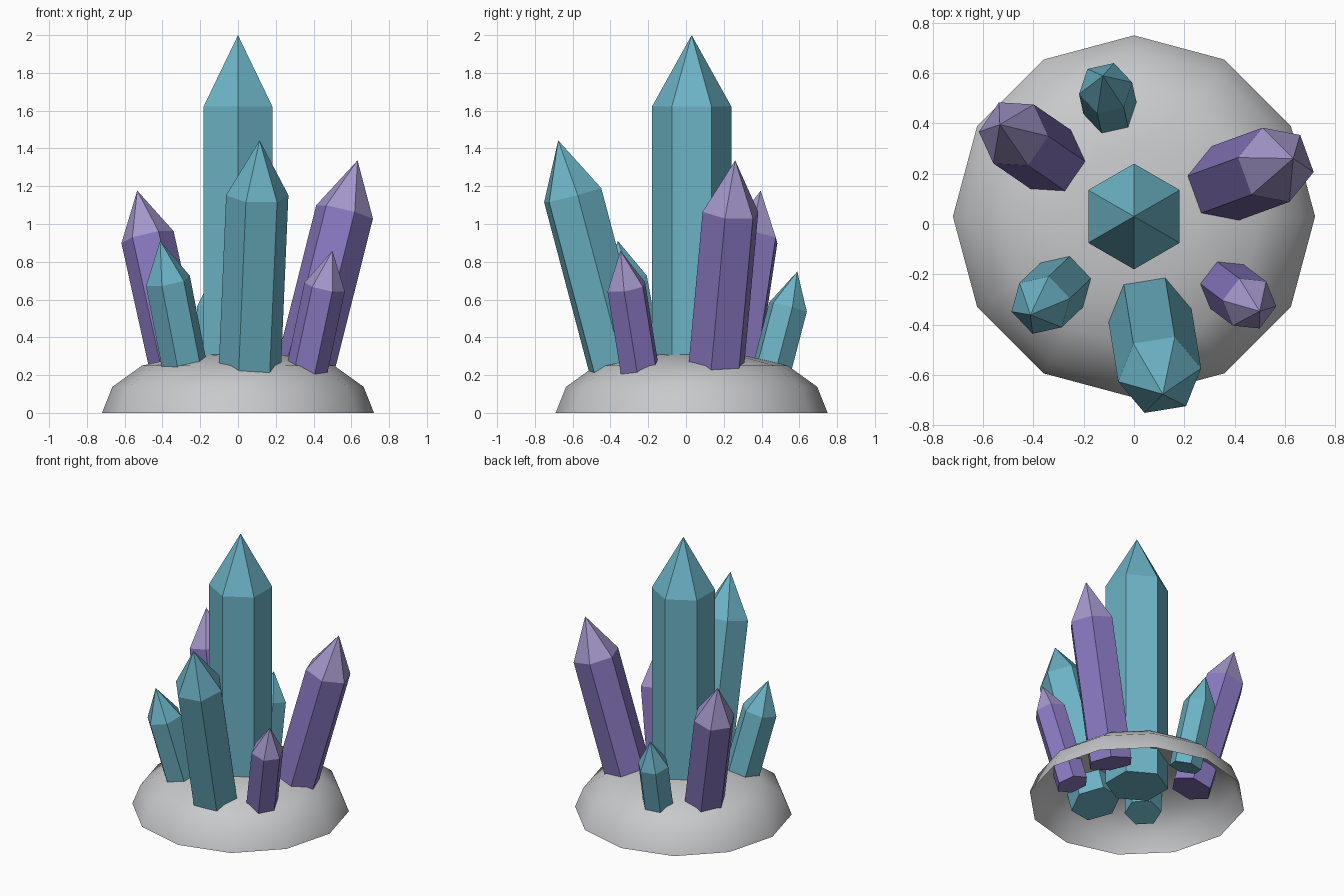
import bpy, bmesh, math
from mathutils import Matrix, Vector

if "Cube" in bpy.data.objects:
    bpy.data.objects.remove(bpy.data.objects["Cube"])

CENTRE = Vector((0, 0.03, 0))
ROOT_Z = 0.115


def material(name, rgb):
    m = bpy.data.materials.new(name)
    m.diffuse_color = (*rgb, 1)
    m.use_nodes = True
    m.node_tree.nodes["Principled BSDF"].inputs["Base Color"].default_value = m.diffuse_color
    return m


teal = material("teal", (0.15, 0.45, 0.56))
violet = material("violet", (0.25, 0.19, 0.53))
lavender = material("lavender", (0.37, 0.31, 0.59))
grey = material("stone grey", (0.58, 0.585, 0.60))


def finish(name, bm, mats):
    bmesh.ops.recalc_face_normals(bm, faces=bm.faces[:])
    me = bpy.data.meshes.new(name)
    bm.to_mesh(me)
    bm.free()
    for m in mats:
        me.materials.append(m)
    ob = bpy.data.objects.new(name, me)
    bpy.context.collection.objects.link(ob)
    return ob


def ring(bm, n, r, z, phase=0.0):
    return [bm.verts.new((r * math.cos(phase + i * math.tau / n),
                          r * math.sin(phase + i * math.tau / n), z)) for i in range(n)]


def bridge(bm, a, b):
    n = len(a)
    return [bm.faces.new((a[i], a[(i + 1) % n], b[(i + 1) % n], b[i])) for i in range(n)]


def fan(bm, a, z):
    top = bm.verts.new((0, 0, z))
    return [bm.faces.new((a[i], a[(i + 1) % len(a)], top)) for i in range(len(a))]


def crystal(name, mats, az, dist, apex_z, r, tilt=15):
    """Six-sided prism with a pointed tip, leaning outward along azimuth az."""
    az, tilt = math.radians(az), math.radians(tilt)
    length = (apex_z - ROOT_Z) / math.cos(tilt)
    bm = bmesh.new()
    low = ring(bm, 6, r, 0, math.pi / 6)
    high = ring(bm, 6, r, length - 1.8 * r, math.pi / 6)
    bm.faces.new(low[::-1])
    bridge(bm, low, high)
    for f in fan(bm, high, length):
        f.material_index = len(mats) - 1
    place = CENTRE + Vector((dist * math.cos(az), dist * math.sin(az), ROOT_Z))
    bm.transform(Matrix.Translation(place) @ Matrix.Rotation(az, 4, 'Z')
                 @ Matrix.Rotation(tilt, 4, 'Y'))
    finish(name, bm, mats)


# Open, smooth, twelve-sided stone mound
bm = bmesh.new()
rings = [ring(bm, 12, r, z) for r, z in ((0.72, 0), (0.665, 0.138), (0.509, 0.25), (0.275, 0.305))]
for a, b in zip(rings, rings[1:]):
    bridge(bm, a, b)
fan(bm, rings[-1], 0.315)
bm.transform(Matrix.Translation(CENTRE))
for f in bm.faces:
    f.smooth = True
finish("stone_base", bm, [grey])

# Upright centre crystal and the leaning ones around it
crystal("centre_crystal", [teal], 0, 0, 2.0, 0.21, 0)
crystal("front_crystal", [teal], -80.8, 0.36, 1.443, 0.167)
crystal("right_crystal", [violet, lavender], 20, 0.346, 1.337, 0.157)
crystal("back_left_crystal", [violet, lavender], 145.6, 0.362, 1.177, 0.142)
crystal("front_left_crystal", [teal], 223.5, 0.355, 0.911, 0.122)
crystal("front_right_crystal", [violet, lavender], -37, 0.427, 0.858, 0.11)
crystal("back_crystal", [teal], 102.5, 0.403, 0.748, 0.108)
